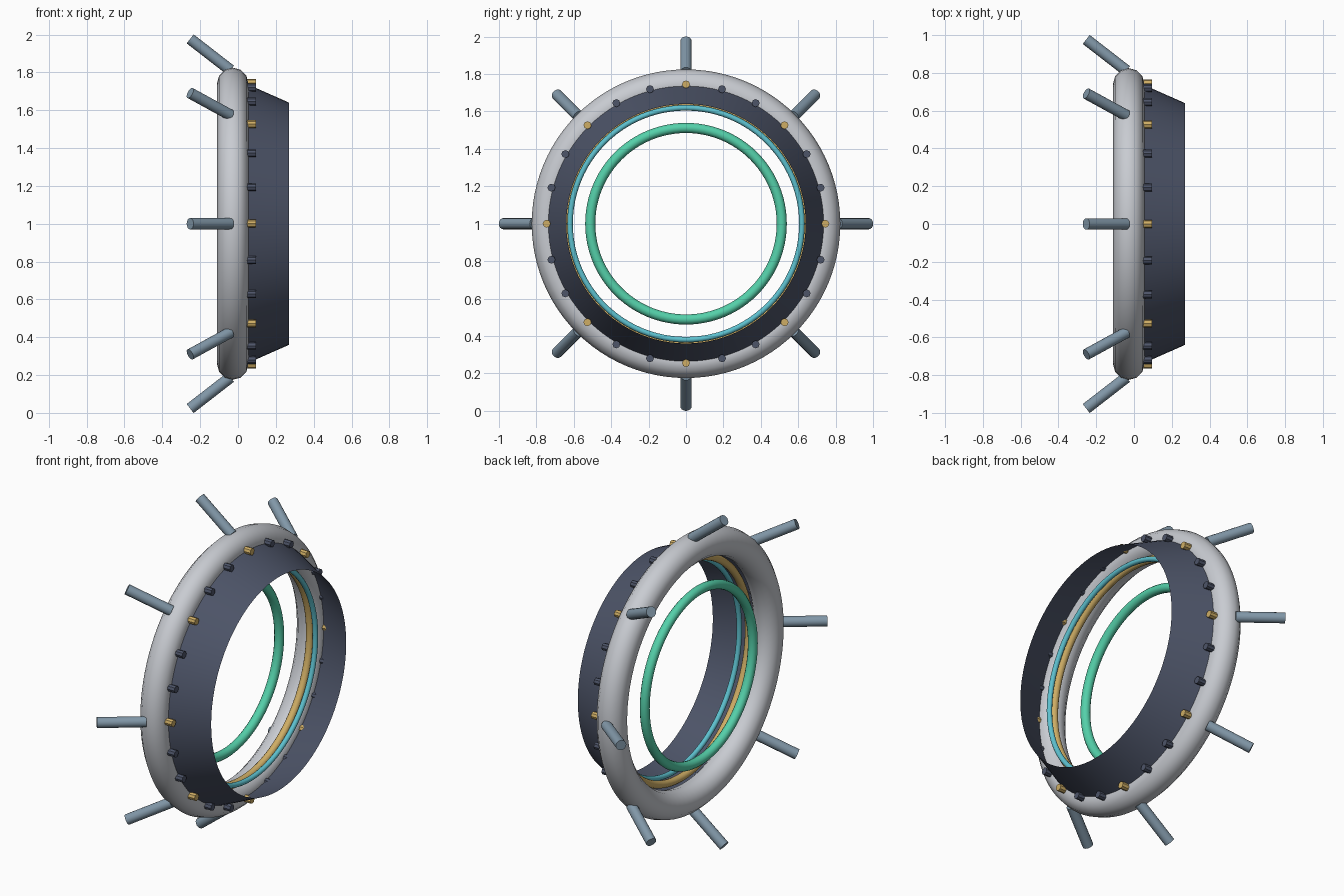
import bpy, bmesh, math
from mathutils import Vector, Matrix

if "Cube" in bpy.data.objects:
    bpy.data.objects.remove(bpy.data.objects["Cube"], do_unlink=True)

CENTRE = Vector((0, 0, 1))


def material(name, rgb):
    m = bpy.data.materials.new(name)
    m.use_nodes = True
    m.diffuse_color = (*rgb, 1)
    m.node_tree.nodes["Principled BSDF"].inputs["Base Color"].default_value = (*rgb, 1)
    return m


shell = material("pale grey", (0.58, 0.60, 0.64))
navy = material("dark slate", (0.075, 0.09, 0.14))
steel = material("blue steel", (0.22, 0.31, 0.39))
gold = material("gold", (0.62, 0.42, 0.13))
cyan = material("cyan", (0.11, 0.53, 0.62))
green = material("sea green", (0.09, 0.63, 0.40))


def finish(bm, name, mat, smooth=True):
    bmesh.ops.recalc_face_normals(bm, faces=bm.faces)
    mesh = bpy.data.meshes.new(name)
    bm.to_mesh(mesh)
    bm.free()
    mesh.materials.append(mat)
    ob = bpy.data.objects.new(name, mesh)
    bpy.context.collection.objects.link(ob)
    if smooth:
        bpy.ops.object.select_all(action="DESELECT")
        ob.select_set(True)
        bpy.context.view_layer.objects.active = ob
        bpy.ops.object.shade_smooth_by_angle(angle=math.radians(40))
    return ob


def lathe(name, profile, mat, closed, steps=96):
    """Spin an (x, radius) profile around the x axis."""
    bm = bmesh.new()
    rings = []
    for i in range(steps):
        a = math.tau * i / steps
        rings.append([bm.verts.new(CENTRE + Vector((x, r * math.sin(a), r * math.cos(a))))
                      for x, r in profile])
    n = len(profile)
    for i in range(steps):
        p, q = rings[i], rings[(i + 1) % steps]
        for j in range(n if closed else n - 1):
            k = (j + 1) % n
            bm.faces.new((p[j], p[k], q[k], q[j]))
    return finish(bm, name, mat)


def ring(name, x, radius, tube, mat, sides=12):
    angles = [math.tau * j / sides for j in range(sides)]
    return lathe(name, [(x + tube * math.sin(a), radius + tube * math.cos(a)) for a in angles],
                 mat, True)


def cylinder(name, start, end, radius, sides, mat):
    axis = end - start
    bm = bmesh.new()
    place = Matrix.Translation((start + end) / 2) @ axis.to_track_quat("Z", "Y").to_matrix().to_4x4()
    bmesh.ops.create_cone(bm, cap_ends=True, segments=sides, radius1=radius, radius2=radius,
                          depth=axis.length, matrix=place)
    return finish(bm, name, mat)


def polar(x, r, a):
    return CENTRE + Vector((x, r * math.sin(a), r * math.cos(a)))


# Main ring and open tapered collar
ring("main_ring", -0.028, 0.742, 0.083, shell)
lathe("tapered_collar", [(0.035, 0.744), (0.27, 0.64)], navy, False)

# Inner rings
ring("gold_inner_ring", 0.03, 0.64, 0.022, gold)
ring("cyan_inner_ring", 0.08, 0.62, 0.015, cyan)
ring("green_floating_ring", -0.085, 0.512, 0.027, green)

# Bolts around the collar, every third one gold
for i in range(24):
    a = math.tau * i / 24
    cylinder(f"bolt_{i + 1}", polar(0.045, 0.745, a), polar(0.095, 0.745, a), 0.021, 8,
             navy if i % 3 else gold)

# Swept-back spokes
for i in range(8):
    a = math.tau * i / 8
    cylinder(f"spoke_{i + 1}", polar(-0.04, 0.812, a), polar(-0.253, 0.977, a), 0.03, 16, steel)
